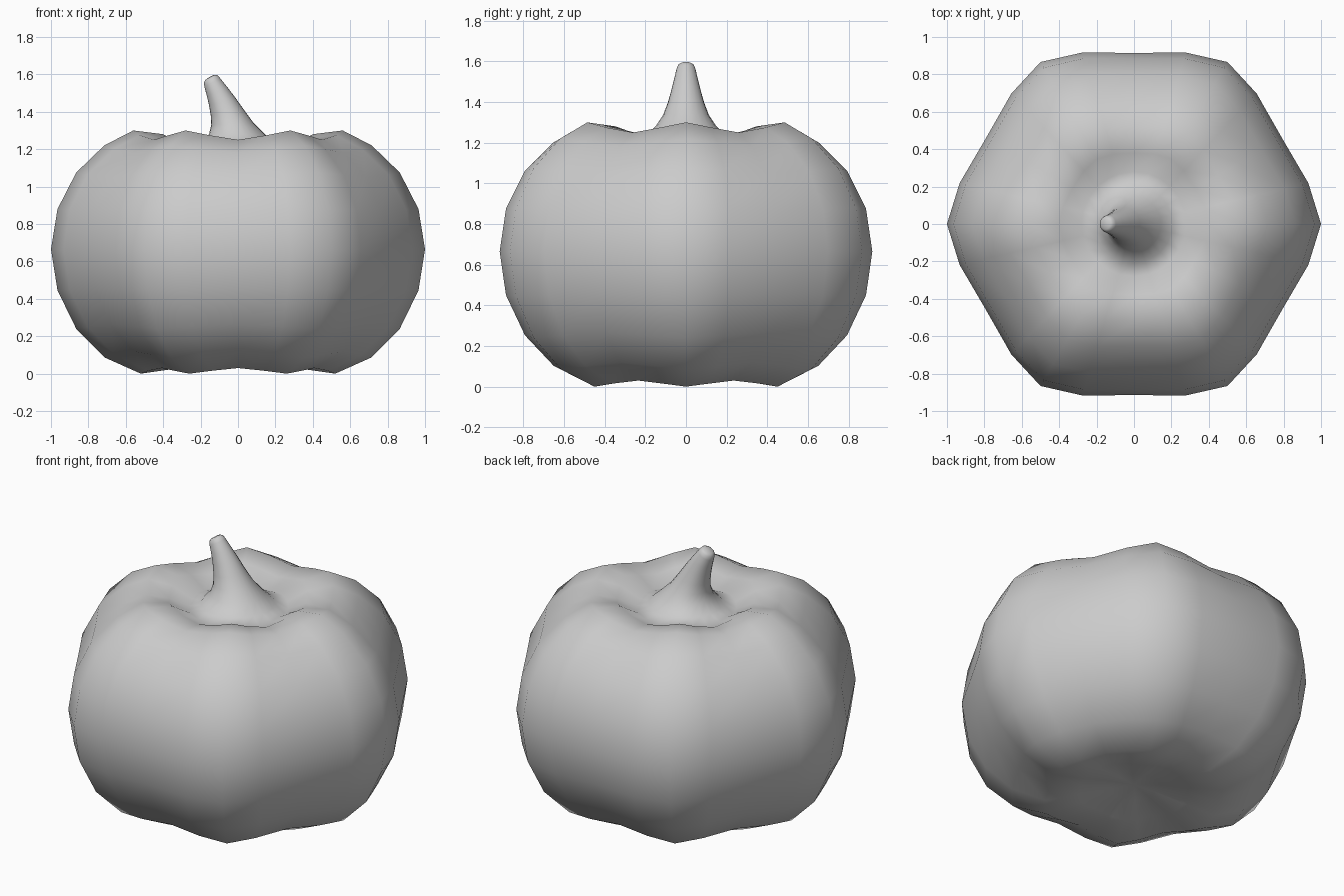
import bpy, bmesh
from math import radians, cos, sin

if "Cube" in bpy.data.objects:
    bpy.data.objects.remove(bpy.data.objects["Cube"])

# Six lobes: each has a ridge, two shoulders and a groove
ANGLES = [(60 * k + d, w) for k in range(6)
          for d, w in ((0, 0.0), (13.2, 0.5), (30, 1.0), (46.8, 0.5))]

# Body rings, bottom to top: ridge (r, z) then groove (r, z)
BODY = [
    (0.14, 0.065, 0.14, 0.07),
    (0.31, 0.03, 0.30, 0.05),
    (0.52, 0.00, 0.47, 0.03),
    (0.71, 0.085, 0.65, 0.12),
    (0.865, 0.24, 0.79, 0.265),
    (0.965, 0.445, 0.885, 0.455),
    (1.00, 0.665, 0.915, 0.665),
    (0.965, 0.88, 0.885, 0.87),
    (0.865, 1.075, 0.79, 1.05),
    (0.715, 1.22, 0.65, 1.18),
    (0.56, 1.30, 0.52, 1.25),
    (0.40, 1.28, 0.38, 1.235),
    (0.28, 1.21, 0.28, 1.195),
]

# Stem rings: centre x, centre z, radius, tilt in degrees
STEM = [
    (0.0, 1.225, 0.205, 0),
    (-0.005, 1.28, 0.15, 0),
    (-0.03, 1.335, 0.113, 3),
    (-0.057, 1.395, 0.09, 10),
    (-0.085, 1.455, 0.073, 18),
    (-0.113, 1.51, 0.059, 25),
    (-0.138, 1.557, 0.048, 30),
    (-0.147, 1.576, 0.041, 30),
    (-0.151, 1.584, 0.028, 30),
]

bm = bmesh.new()
rings = []
for r0, z0, r1, z1 in BODY:
    ring = []
    for a, w in ANGLES:
        r, z = r0 + (r1 - r0) * w, z0 + (z1 - z0) * w
        ring.append(bm.verts.new((r * cos(radians(a)), r * sin(radians(a)), z)))
    rings.append(ring)
for cx, cz, r, t in STEM:
    t = radians(t)
    ring = []
    for a, _ in ANGLES:
        u, v = r * cos(radians(a)), r * sin(radians(a))
        ring.append(bm.verts.new((cx + u * cos(t), v, cz + u * sin(t))))
    rings.append(ring)

# Skin between rings
n = len(ANGLES)
for lo, hi in zip(rings, rings[1:]):
    for i in range(n):
        j = (i + 1) % n
        bm.faces.new((lo[i], lo[j], hi[j], hi[i]))

# Bottom dimple and stem tip
bottom = bm.verts.new((0, 0, 0.08))
tip = bm.verts.new((-0.152, 0, 1.586))
for i in range(n):
    j = (i + 1) % n
    bm.faces.new((bottom, rings[0][j], rings[0][i]))
    bm.faces.new((tip, rings[-1][i], rings[-1][j]))

bmesh.ops.recalc_face_normals(bm, faces=bm.faces)
for f in bm.faces:
    f.smooth = True
mesh = bpy.data.meshes.new("pumpkin")
bm.to_mesh(mesh)
bm.free()
bpy.context.collection.objects.link(bpy.data.objects.new("pumpkin", mesh))
